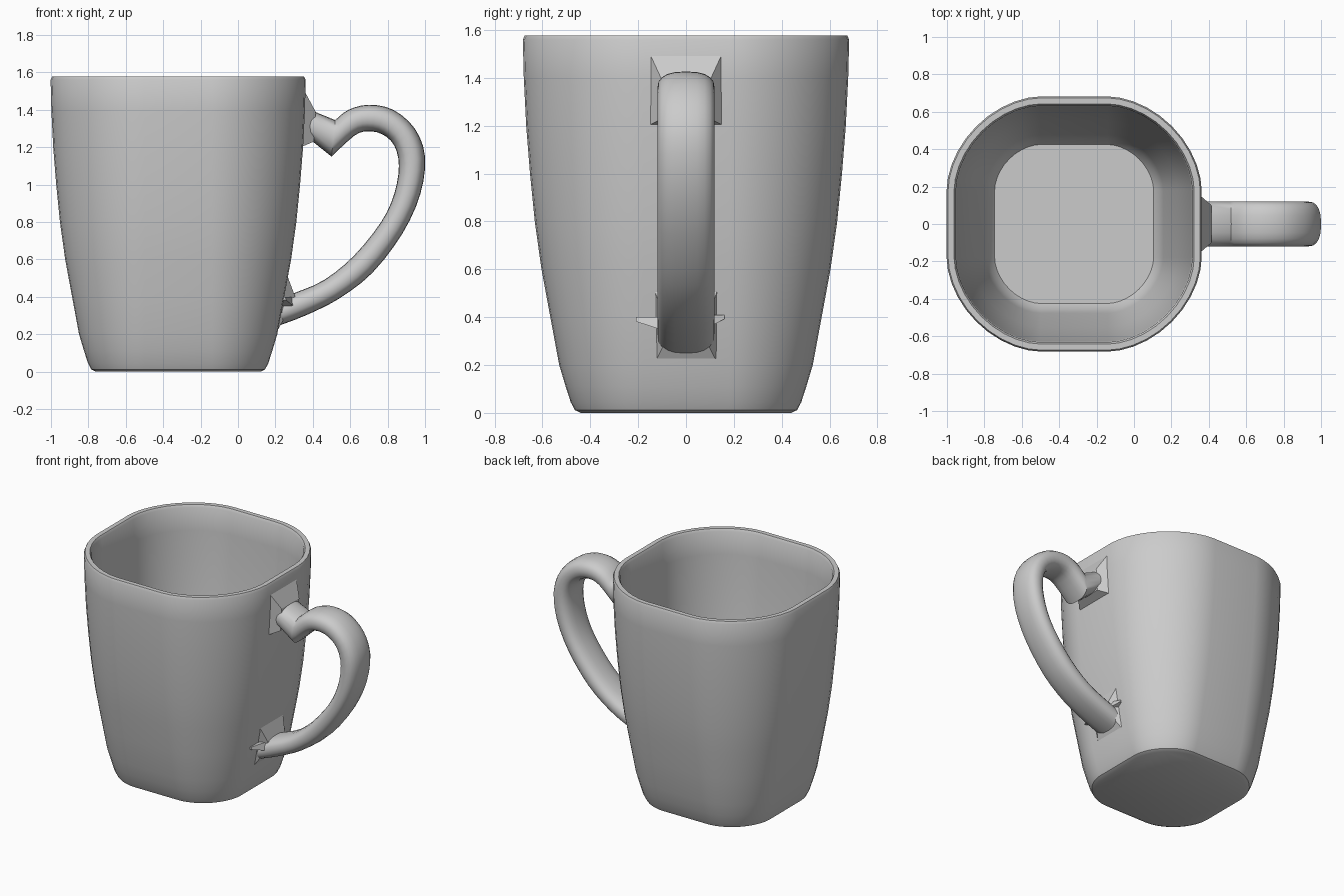
import bpy, bmesh, math
from mathutils import Vector

cube = bpy.data.objects.get("Cube")
if cube:
    bpy.data.objects.remove(cube, do_unlink=True)

CUP_X = -0.32      # axis of the cup
FLAT = 0.18        # half length of each flat side
HALF_WIDTH = 0.12  # half width of the handle

grey = bpy.data.materials.new("grey ceramic")
grey.use_nodes = True
colour = (0.6, 0.6, 0.6, 1)
grey.diffuse_color = colour
grey.node_tree.nodes["Principled BSDF"].inputs["Base Color"].default_value = colour


def loft(name, rings, angle=30):
    """Join a list of equal closed rings with quads and cap both ends."""
    bm = bmesh.new()
    loops = [[bm.verts.new(p) for p in ring] for ring in rings]
    count = len(loops[0])
    for a, b in zip(loops, loops[1:]):
        for i in range(count):
            j = (i + 1) % count
            bm.faces.new((a[i], a[j], b[j], b[i]))
    bm.faces.new(loops[0])
    bm.faces.new(loops[-1])
    bmesh.ops.recalc_face_normals(bm, faces=bm.faces)
    mesh = bpy.data.meshes.new(name)
    bm.to_mesh(mesh)
    bm.free()
    mesh.materials.append(grey)
    obj = bpy.data.objects.new(name, mesh)
    bpy.context.collection.objects.link(obj)
    bpy.ops.object.select_all(action='DESELECT')
    obj.select_set(True)
    bpy.context.view_layer.objects.active = obj
    bpy.ops.object.shade_smooth_by_angle(angle=math.radians(angle))
    return obj


def power_circle(a, power):
    """Point on a unit circle, squarer below power 1 and flatter above it."""
    return [math.copysign(abs(v) ** power, v) for v in (math.cos(a), math.sin(a))]


def rounded_square(half, z, steps=10):
    """Horizontal ring with flat sides and broad, slightly flattened corners."""
    radius = half - FLAT
    ring = []
    for corner in range(4):
        mid = math.radians(45 + 90 * corner)
        cx, cy = (math.copysign(FLAT, f(mid)) for f in (math.cos, math.sin))
        for s in range(steps + 1):
            c, d = power_circle(math.radians(90 * (corner + s / steps)), 1.1)
            ring.append((CUP_X + cx + radius * c, cy + radius * d, z))
    return ring


# Cup: outer wall, rounded rim, inner wall, floor
outer = [(.44, 0), (.465, .012), (.482, .045), (.503, .11), (.53, .2), (.567, .4), (.604, .6),
         (.632, .8), (.652, 1), (.668, 1.2), (.678, 1.4), (.682, 1.56), (.674, 1.577)]
inner = [(.642, 1.577), (.632, 1.56), (.626, 1.4), (.615, 1.2), (.6, 1), (.58, .8),
         (.552, .6), (.515, .4), (.477, .2), (.455, .11), (.425, .07)]
loft("cup", [rounded_square(h, z) for h, z in outer + inner])


# Handle: pairs of outer and inner edge points, smoothed along the arch
def smooth(points, steps=3):
    out = []
    for i in range(len(points) - 1):
        p0, p1, p2, p3 = (points[min(max(i + k, 0), len(points) - 1)] for k in (-1, 0, 1, 2))
        for s in range(steps):
            t = s / steps
            out.append(p1 + (p2 - p0) * (t / 2) + (p0 * 2 - p1 * 5 + p2 * 4 - p3) * (t * t / 2)
                       + (p1 * 3 - p0 - p2 * 3 + p3) * (t ** 3 / 2))
    return out + [points[-1]]


stem = [(.33, 1.4, .33, 1.24), (.41, 1.39, .4, 1.23)]
arch = [(.52, 1.345, .5, 1.15), (.59, 1.4, .62, 1.26), (.7, 1.427, .69, 1.285),
        (.83, 1.4, .77, 1.27), (.945, 1.3, .835, 1.21), (1, 1.15, .86, 1.1),
        (.975, .95, .835, .95), (.88, .74, .765, .8), (.72, .53, .62, .62),
        (.54, .39, .46, .49), (.36, .3, .3, .42), (.215, .245, .215, .385)]


def section(p):
    """Rounded ring across the handle between its outer and inner edge."""
    top, low = Vector((p[0], 0, p[1])), Vector((p[2], 0, p[3]))
    ring = []
    for i in range(20):
        c, s = power_circle(math.tau * i / 20, .8)
        ring.append((top + low) / 2 + (top - low) / 2 * s + Vector((0, HALF_WIDTH * c, 0)))
    return ring


stations = [Vector(p) for p in stem] + smooth([Vector(p) for p in arch])
loft("handle", [section(p) for p in stations], 40)


# Faceted flares where the handle meets the cup
def plate(x_low, x_high, half, low, high):
    return [(x_low, -half, low), (x_low, half, low), (x_high, half, high), (x_high, -half, high)]


loft("upper_flare", [plate(.335, .345, .16, 1.2, 1.52), plate(.405, .415, .1, 1.23, 1.39)], 10)
loft("lower_flare", [plate(.205, .265, .13, .21, .51), plate(.25, .31, .09, .29, .39)], 10)


# Small splinters beside the lower end of the handle
def splinter(name, side, reach, low, high):
    base = [(.21, side * .08, low), (.31, side * .08, low), (.29, side * .08, high), (.23, side * .08, high)]
    tip = [(.24 + (x - .25) * .3, side * reach, high + (z - high) * .3) for x, _, z in base]
    loft(name, [base, tip], 10)


splinter("front_splinter", -1, .21, .34, .4)
splinter("back_splinter", 1, .16, .35, .41)
